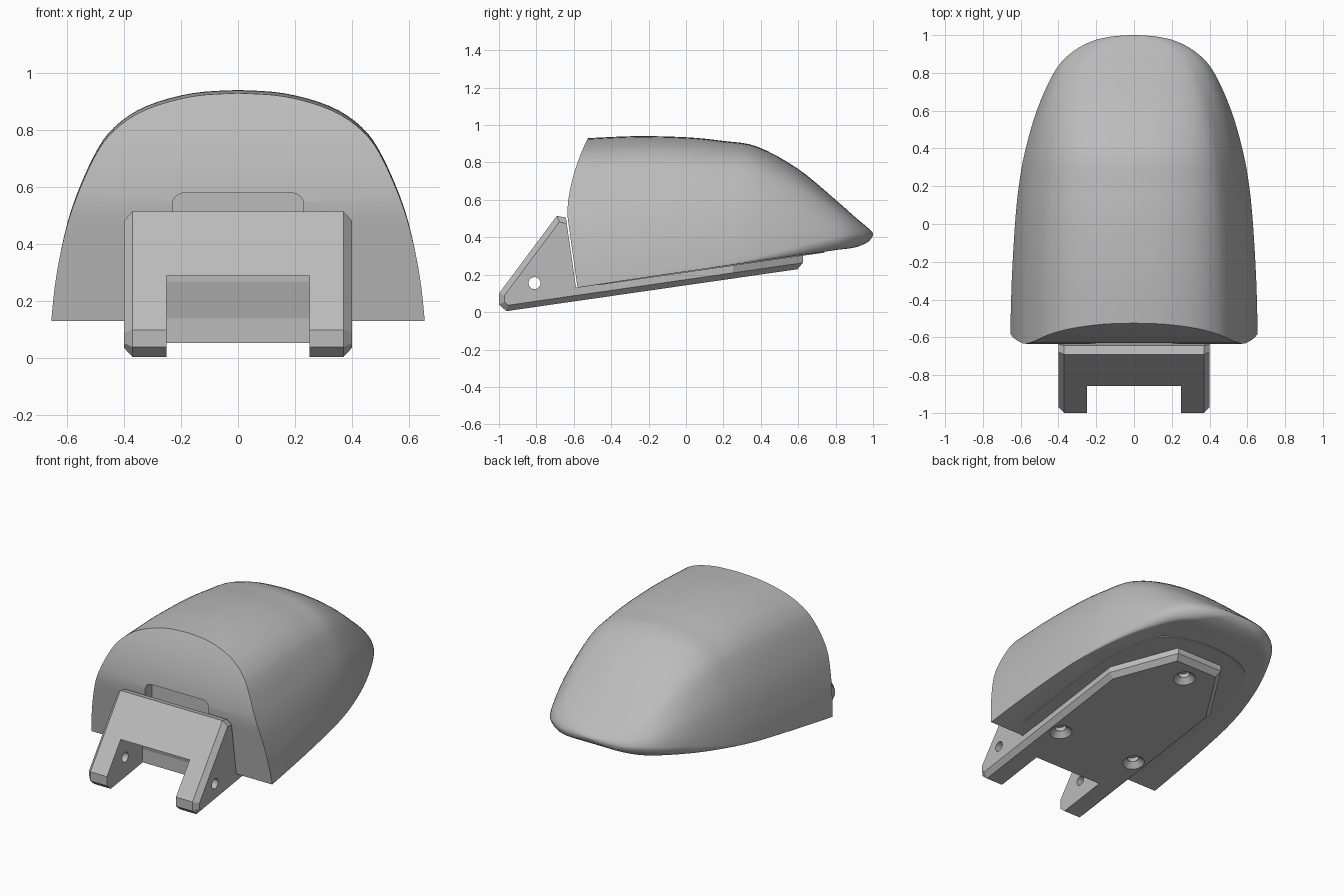
import bpy, bmesh, math
from mathutils import Matrix

if "Cube" in bpy.data.objects:
    bpy.data.objects.remove(bpy.data.objects["Cube"])

grey = bpy.data.materials.new("plain_grey")
grey.use_nodes = True
grey.diffuse_color = (0.5, 0.5, 0.5, 1)
grey.node_tree.nodes["Principled BSDF"].inputs["Base Color"].default_value = (0.5, 0.5, 0.5, 1)

SLOPE = 0.144


def underside(y):
    """Height of the sloping joint between shell and base plate."""
    return 0.13 + SLOPE * (y + 0.6)


def finish(name, bm):
    bmesh.ops.recalc_face_normals(bm, faces=bm.faces)
    mesh = bpy.data.meshes.new(name)
    bm.to_mesh(mesh)
    bm.free()
    mesh.materials.append(grey)
    obj = bpy.data.objects.new(name, mesh)
    bpy.context.scene.collection.objects.link(obj)
    return obj


def prism(name, low, high, chamfer=None, width=0.03):
    """Solid between two matching loops; chamfer picks edges by their vertices."""
    bm = bmesh.new()
    a = [bm.verts.new(p) for p in low]
    b = [bm.verts.new(p) for p in high]
    bm.faces.new(a)
    bm.faces.new(b)
    n = len(a)
    for i in range(n):
        j = (i + 1) % n
        bm.faces.new((a[i], a[j], b[j], b[i]))
    bmesh.ops.recalc_face_normals(bm, faces=bm.faces)
    if chamfer:
        edges = [bm.edges.get((loop[i], loop[(i + 1) % n]))
                 for loop, picks in ((a, chamfer[0]), (b, chamfer[1])) for i in picks]
        bmesh.ops.bevel(bm, geom=edges, offset=width, segments=1, affect="EDGES")
    return finish(name, bm)


def side_prism(name, profile, half, chamfer=None):
    return prism(name, [(-half, y, z) for y, z in profile],
                 [(half, y, z) for y, z in profile], chamfer)


def plan_prism(name, plan, bottom, top, chamfer=None):
    return prism(name, [(x, y, underside(y) + bottom) for x, y in plan],
                 [(x, y, underside(y) + top) for x, y in plan], chamfer)


def cone(name, r1, r2, depth, matrix):
    bm = bmesh.new()
    bmesh.ops.create_cone(bm, cap_ends=True, segments=32, radius1=r1,
                          radius2=r2, depth=depth, matrix=matrix)
    return finish(name, bm)


def cut(target, cutter):
    mod = target.modifiers.new("cut_" + cutter.name, "BOOLEAN")
    mod.object = cutter
    mod.operation = "DIFFERENCE"
    mod.solver = "EXACT"
    cutter.hide_render = True
    cutter.hide_set(True)


def spline(points, steps):
    """Smooth curve through tuples of any size."""
    out = []
    for i in range(len(points) - 1):
        p0, p1 = points[max(i - 1, 0)], points[i]
        p2, p3 = points[i + 1], points[min(i + 2, len(points) - 1)]
        for s in range(steps):
            t = s / steps
            out.append([b + t * (c - a) / 2 + t * t * (a - 2.5 * b + 2 * c - d / 2)
                        + t ** 3 * (1.5 * (b - c) + (d - a) / 2)
                        for a, b, c, d in zip(p0, p1, p2, p3)])
    return out + [list(points[-1])]


# Shell: cross-sections lofted along y, with a bowed front face
section = spline([(1, 0), (0.97, 0.21), (0.9, 0.46), (0.78, 0.7), (0.67, 0.83),
                  (0.5, 0.925), (0.25, 0.985), (0, 1)], 4)
# y, half width, top, bottom, lower rounding height and width
stations = spline([
    (-0.6, 0.655, 0.93, 0.13, 0, 0),
    (-0.3, 0.647, 0.941, underside(-0.3), 0, 0),
    (0, 0.63, 0.935, underside(0), 0, 0),
    (0.2, 0.61, 0.915, underside(0.2), 0.01, 0.005),
    (0.38, 0.578, 0.885, underside(0.38), 0.03, 0.02),
    (0.6, 0.515, 0.765, underside(0.6), 0.09, 0.05),
    (0.8, 0.425, 0.6, underside(0.8), 0.22, 0.13),
    (0.9, 0.34, 0.512, 0.345, 0.38, 0.24),
    (0.965, 0.23, 0.457, 0.37, 0.45, 0.32),
    (0.992, 0.12, 0.433, 0.395, 0.48, 0.35),
    (1, 0.02, 0.42, 0.415, 0.5, 0.4)], 4)


def front_bow(z):
    if z < 0.52:
        return -0.58 - 0.055 * (z - 0.13) / 0.39
    return -0.635 + 0.11 * ((z - 0.52) / 0.41) ** 1.8


bm = bmesh.new()
rings = []
for y, w, top, bottom, fh, fw in stations:
    fh, fw = max(fh, 0.004), max(fw, 0.002)
    half = [(1 - fw + fw * math.sin(a), fh - fh * math.cos(a))
            for a in (k * math.pi / 12 for k in range(6))]
    half += [(x, fh + (1 - fh) * t) for x, t in section]
    loop = [(x * w, bottom + t * (top - bottom)) for x, t in half]
    loop += [(-x, z) for x, z in reversed(loop[:-1])]
    fade = max(0, 1 - (y + 0.6) / 0.5)
    rings.append([bm.verts.new((x, y + fade * (front_bow(z) + 0.6), z)) for x, z in loop])
n = len(rings[0])
for r, s in zip(rings, rings[1:]):
    for i in range(n):
        j = (i + 1) % n
        bm.faces.new((r[i], r[j], s[j], s[i]))
for ring in (rings[0], rings[-1]):
    for i in range(n // 2):
        quad = [ring[i], ring[i + 1], ring[n - 2 - i], ring[n - 1 - i]]
        bm.faces.new(list(dict.fromkeys(quad)))
shell = finish("shell", bm)
bpy.context.view_layer.objects.active = shell
shell.select_set(True)
bpy.ops.object.shade_smooth_by_angle(angle=math.radians(35))
shell.select_set(False)

# Round-cornered recess in the front of the shell
corners = []
for cx, cz, start in ((0.19, 0.54, 0), (-0.19, 0.54, 90), (-0.19, 0.24, 180), (0.19, 0.24, 270)):
    for k in range(5):
        a = math.radians(start + k * 22.5)
        corners.append((cx + 0.04 * math.cos(a), cz + 0.04 * math.sin(a)))
recess = prism("recess_cutter", [(x, -0.8, z) for x, z in corners],
               [(x, -0.56, z) for x, z in corners])
cut(shell, recess)

# Thin panel set on the underside of the shell
edge = [(min(s[1] - 0.13, 0.49), s[0]) for s in stations if -0.48 < s[0] < 0.6]
edge += [(0.38 * math.cos(a), 0.58 + 0.16 * math.sin(a))
         for a in (k * math.pi / 16 for k in range(1, 9))]
panel_plan = edge + [(-x, y) for x, y in reversed(edge[:-1])]
plan_prism("underside_panel", panel_plan, -0.005, 0.003)

# Base plate with tapered tail and chamfered lower edge
plate_plan = [(-0.4, -0.6), (0.4, -0.6), (0.4, 0.25), (0.17, 0.625), (-0.17, 0.625), (-0.4, 0.25)]
plate = plan_prism("base_plate", plate_plan, -0.073, -0.001, (range(1, 6), ()))

# Countersunk screw holes
tilt = Matrix.Rotation(math.atan(SLOPE), 4, "X")
for i, (x, y) in enumerate(((0.29, -0.35), (-0.29, -0.35), (0, 0.48))):
    place = Matrix.Translation((x, y, underside(y) - 0.073)) @ tilt
    cut(plate, cone("countersink_cutter_%d" % i, 0.1, 0.035, 0.065, place))
    cut(plate, cone("screw_hole_cutter_%d" % i, 0.034, 0.034, 0.12, place))

# Hinge bracket: chamfered wedge with a slot that leaves two arms
wedge = [(-0.96, 0.005), (-1, 0.04), (-1, 0.1), (-0.69, 0.515), (-0.642, 0.505),
         (-0.588, 0.13), (-0.588, 0.059)]
sides = (0, 1, 2, 3, 6)
bracket = side_prism("hinge_bracket", wedge, 0.4, (sides, sides))
slot = [(-1.1, -0.1), (-0.63, -0.1), (-0.63, 0.14), (-0.66, 0.27), (-0.66, 0.29), (-1.1, 0.29)]
cut(bracket, side_prism("slot_cutter", slot, 0.25))

# Pin hole through both arms
pin = Matrix.Translation((0, -0.81, 0.155)) @ Matrix.Rotation(math.pi / 2, 4, "Y")
cut(bracket, cone("pin_hole_cutter", 0.032, 0.032, 1.2, pin))
